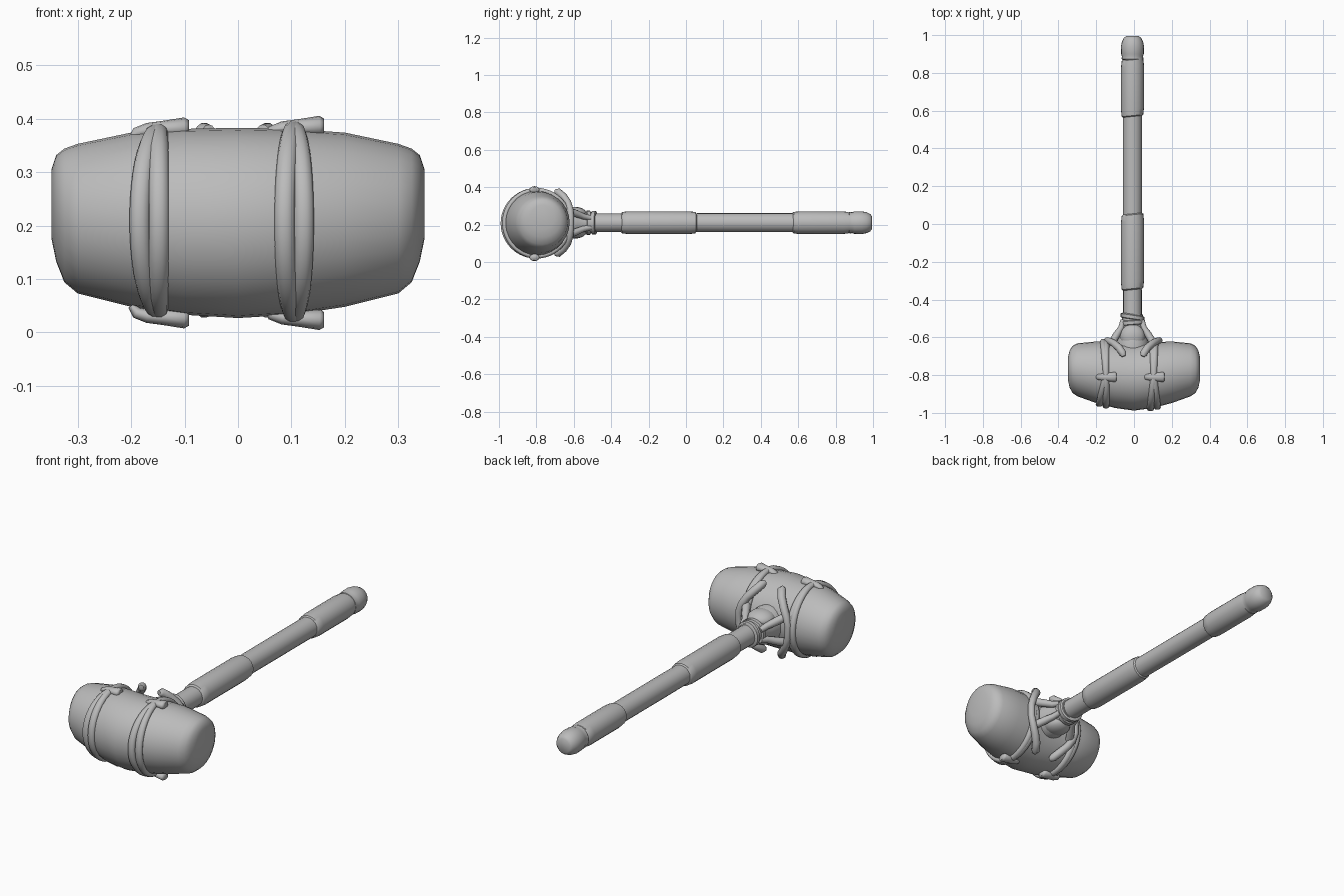
import bpy, bmesh, math
from mathutils import Vector

if "Cube" in bpy.data.objects:
    bpy.data.objects.remove(bpy.data.objects["Cube"])

GREY = (0.5, 0.5, 0.5, 1)
mat = bpy.data.materials.new("plain grey")
mat.use_nodes = True
mat.diffuse_color = GREY
mat.node_tree.nodes["Principled BSDF"].inputs["Base Color"].default_value = GREY

HEAD_Y, HEAD_Z = -0.81, 0.205
GRIP_X, GRIP_Z = -0.008, 0.21
X, Y, Z = (Vector(v) for v in ((1, 0, 0), (0, 1, 0), (0, 0, 1)))


def loft(name, rings, sides=24, closed=False, angle=40):
    """Skin a list of elliptical rings given as (centre, axis u, axis v)."""
    bm = bmesh.new()
    loops = []
    for c, u, v in rings:
        turns = [2 * math.pi * i / sides for i in range(sides)]
        loops.append([bm.verts.new(c + u * math.cos(t) + v * math.sin(t)) for t in turns])
    pairs = list(zip(loops, loops[1:]))
    if closed:
        pairs.append((loops[-1], loops[0]))
    else:
        bm.faces.new(loops[0])
        bm.faces.new(loops[-1])
    for a, b in pairs:
        for i in range(sides):
            j = (i + 1) % sides
            bm.faces.new((a[i], a[j], b[j], b[i]))
    bmesh.ops.recalc_face_normals(bm, faces=bm.faces)
    mesh = bpy.data.meshes.new(name)
    bm.to_mesh(mesh)
    bm.free()
    mesh.materials.append(mat)
    obj = bpy.data.objects.new(name, mesh)
    bpy.context.collection.objects.link(obj)
    bpy.ops.object.select_all(action="DESELECT")
    bpy.context.view_layer.objects.active = obj
    obj.select_set(True)
    bpy.ops.object.shade_smooth_by_angle(angle=math.radians(angle))
    return obj


def lathe(name, profile, tilt=0.0):
    """Turned part along the handle, from (y, radius) pairs."""
    rings = [(Vector((GRIP_X, y, GRIP_Z)), X * r + Y * tilt * r, Z * r) for y, r in profile]
    return loft(name, rings, 20)


def tube(name, points, radii, flat=1.0, side=Y):
    """Tapered tube along a path; side is a direction across the path."""
    pts = [Vector(p) for p in points]
    rings = []
    for i, p in enumerate(pts):
        d = (pts[min(i + 1, len(pts) - 1)] - pts[max(i - 1, 0)]).normalized()
        u = (side - d * side.dot(d)).normalized()
        rings.append((p, u * radii[i], d.cross(u) * radii[i] * flat))
    return loft(name, rings, 12, angle=60)


# Barrel-shaped head, its ends drawn back and up
half = [(0.0, 0.178, -0.81, 0.205), (0.1, 0.174, -0.80, 0.207), (0.2, 0.163, -0.785, 0.211),
        (0.3, 0.140, -0.772, 0.213), (0.325, 0.125, -0.77, 0.219), (0.34, 0.10, -0.768, 0.232),
        (0.349, 0.065, -0.766, 0.24)]
sections = [(-x, r, y, z) for x, r, y, z in reversed(half[1:])] + half
loft("hammer_head", [(Vector((x, y, z)), Y * r, Z * r) for x, r, y, z in sections], 28, angle=45)


def head_at(x):
    """Radius and centre of the head at x."""
    for a, b in zip(sections, sections[1:]):
        if a[0] <= x <= b[0]:
            t = (x - a[0]) / (b[0] - a[0])
            return [p + (q - p) * t for p, q in zip(a, b)][1:]


# Bands of two strands that spread apart at the front and back
for label, bx, bow in (("right", -0.148, -0.018), ("left", 0.105, 0.0)):
    for strand, s in (("inner", 1), ("outer", -1)):
        rings = []
        for i in range(48):
            t = 2 * math.pi * i / 48
            spread = abs(math.cos(t)) * (1 if math.cos(t) > 0 else 0.4)
            x = bx + bow * spread + s * 0.018 * spread
            r, cy, cz = head_at(x)
            out = Vector((0, -math.cos(t), math.sin(t)))
            w = 0.016 + 0.003 * spread
            rings.append((Vector((x, cy, cz)) + out * (r + 0.002), X * w, out * 0.014))
        loft(f"{label}_band_{strand}_strand", rings, 10, closed=True, angle=60)

# Tapered pegs holding the bands, above and below
for label, px, lift in (("right", -0.145, 0.0), ("left", 0.108, 0.005)):
    for end, s in (("top", 1), ("bottom", -1)):
        path = [(-0.055, 0.155), (-0.045, 0.168), (-0.025, 0.174),
                (0.01, 0.176), (0.045, 0.178), (0.053, 0.178)]
        pts = [(px + x, HEAD_Y, HEAD_Z + s * (h + lift * 0.6)) for x, h in path]
        tube(f"{label}_{end}_peg", pts, [0.009, 0.015, 0.018, 0.022, 0.027, 0.02], flat=0.72)

# Curved hooks gripping the back of the head
hook = [(0.05, -0.70, 0.167), (0.055, -0.685, 0.165), (0.075, -0.655, 0.14), (0.102, -0.632, 0.108),
        (0.125, -0.62, 0.07), (0.138, -0.616, 0.03)]
for label, s in (("left", 1), ("right", -1)):
    full = hook + [(x, y, -z) for x, y, z in reversed(hook)]
    pts = [(s * x + GRIP_X / 2, y, GRIP_Z + z) for x, y, z in full]
    radii = [0.012, 0.02, 0.02, 0.019, 0.018, 0.017]
    tube(f"{label}_hook", pts, radii + radii[::-1], side=X)

# Flared socket with rounded cheeks above and below
lathe("socket", [(-0.68, 0.085), (-0.62, 0.085), (-0.58, 0.07), (-0.54, 0.058), (-0.48, 0.055)])
for end, s in (("top", 1), ("bottom", -1)):
    rings = []
    for i in range(1, 12):
        t = math.pi * i / 12
        c = Vector((GRIP_X, -0.595 - 0.065 * math.cos(t), GRIP_Z + s * 0.045))
        rings.append((c, X * 0.066 * math.sin(t), Z * 0.04 * math.sin(t)))
    loft(f"{end}_socket_cheek", rings, 16, angle=60)

# Side straps running from the collar to the hooks
for label, sx in (("left", 1), ("right", -1)):
    for end, sz in (("top", 1), ("bottom", -1)):
        path = [(0.05, -0.51, 0.025), (0.06, -0.55, 0.034), (0.083, -0.585, 0.048), (0.11, -0.63, 0.065)]
        pts = [(GRIP_X + sx * x, y, GRIP_Z + sz * z) for x, y, z in path]
        tube(f"{label}_{end}_strap", pts, [0.014, 0.016, 0.019, 0.02], side=Z)

# Slanted collar rings
for name, y, r, tilt in (("front_collar", -0.522, 0.065, 0.08), ("rear_collar", -0.492, 0.063, -0.15)):
    lathe(name, [(y - 0.015, r - 0.012), (y - 0.009, r), (y + 0.009, r), (y + 0.015, r - 0.012)], tilt)

# Handle shaft, two wrapped grips and the end cap
lathe("shaft", [(-0.6, 0.05), (-0.34, 0.049), (0.2, 0.051), (0.6, 0.051), (0.9, 0.05)])
for name, a, b in (("front_grip", -0.348, 0.055), ("rear_grip", 0.568, 0.875)):
    lathe(name, [(a, 0.05), (a + 0.006, 0.057), (a + 0.04, 0.061),
                 (b - 0.04, 0.061), (b - 0.006, 0.057), (b, 0.05)], 0.1)
lathe("end_cap", [(0.868, 0.05), (0.874, 0.058), (0.888, 0.056), (0.9, 0.06), (0.94, 0.061),
                  (0.965, 0.056), (0.985, 0.046), (0.994, 0.035)])
